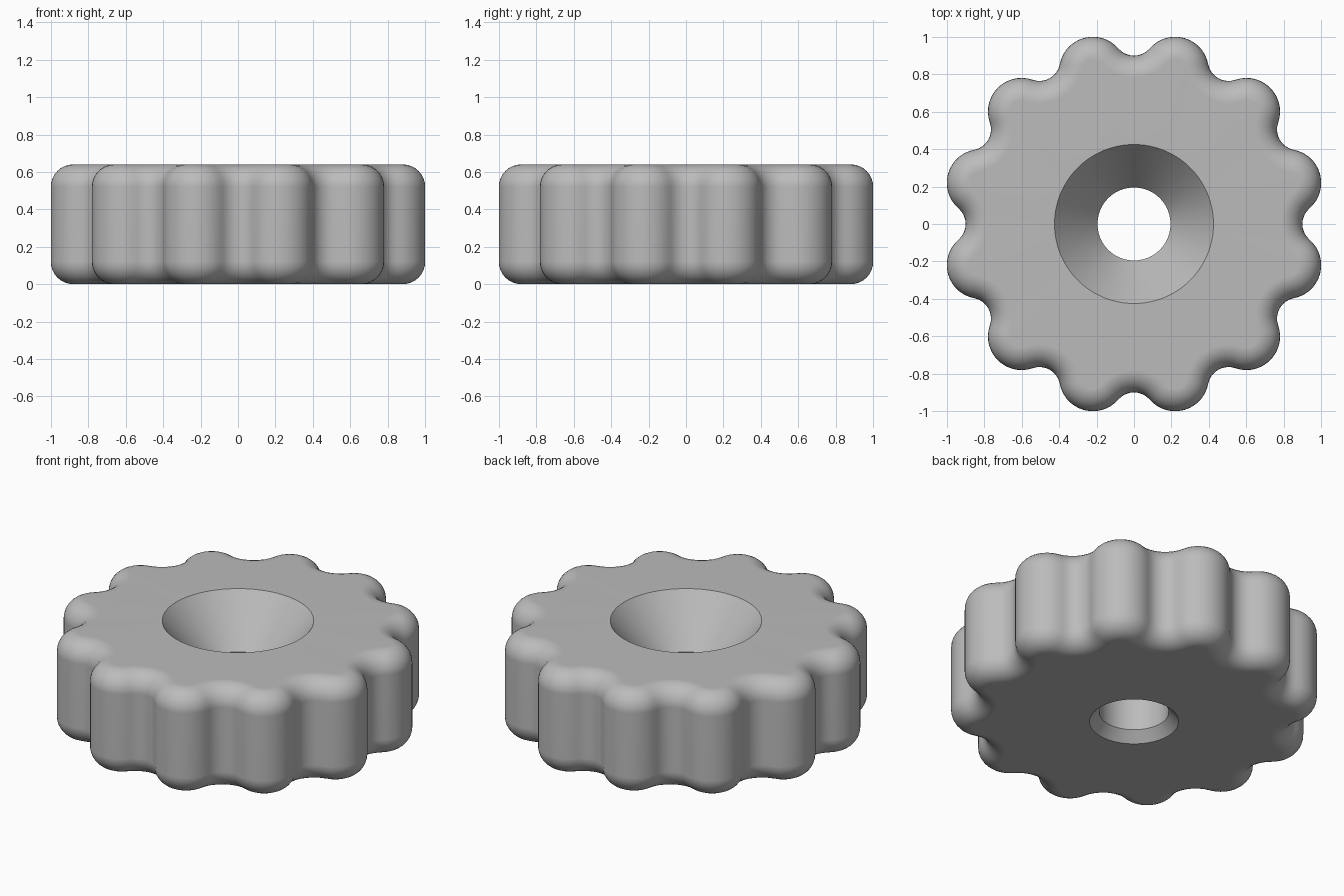
import bpy, bmesh
from math import sin, cos, pi, atan2, hypot, acos
from mathutils import Vector

cube = bpy.data.objects.get("Cube")
if cube:
    bpy.data.objects.remove(cube)

LOBES = 12
HEIGHT = 0.64
FILLET = 0.12
FILLET_STEPS = 8
LOBE_DIST, LOBE_R = 0.85, 0.18      # grip lobes
VALLEY_MIN = 0.9                    # radius at the bottom of each scallop
LOBE_STEPS, VALLEY_STEPS = 14, 8

# Scallop radius that makes its arc tangent to both neighbouring lobes
half = pi / LOBES
lx, ly = LOBE_DIST * cos(half), LOBE_DIST * sin(half)
gap = VALLEY_MIN - lx
valley_r = (gap**2 + ly**2 - LOBE_R**2) / (2 * (LOBE_R - gap))
valley_dist = VALLEY_MIN + valley_r
join = atan2(ly, valley_dist - lx) + half   # lobe arc half angle
sweep = join - half                         # scallop arc half angle


def outline():
    """Outline points with their outward normals, counter-clockwise."""
    pts = []
    for k in range(LOBES):
        a = half + k * 2 * half
        centre = Vector((cos(a), sin(a))) * LOBE_DIST
        for i in range(LOBE_STEPS):
            t = a - join + 2 * join * i / LOBE_STEPS
            n = Vector((cos(t), sin(t)))
            pts.append((centre + n * LOBE_R, n))
        b = a + half
        centre = Vector((cos(b), sin(b))) * valley_dist
        for i in range(VALLEY_STEPS):
            t = b + sweep - 2 * sweep * i / VALLEY_STEPS
            n = Vector((cos(t), sin(t)))
            pts.append((centre - n * valley_r, n))
    return pts


profile = outline()
bm = bmesh.new()


def outer_ring(inset, z):
    return [bm.verts.new((*(p - n * inset), z)) for p, n in profile]


def hole_ring(radius, z):
    return [bm.verts.new((*(p.normalized() * radius), z)) for p, n in profile]


# Scalloped wall with rounded lower and upper edges
rings = []
quarter = [i * pi / 2 / FILLET_STEPS for i in range(FILLET_STEPS + 1)]
for t in quarter:
    rings.append(outer_ring(FILLET * (1 - sin(t)), FILLET * (1 - cos(t))))
for t in reversed(quarter):
    rings.append(outer_ring(FILLET * (1 - sin(t)), HEIGHT - FILLET * (1 - cos(t))))

# Countersink, bore and lower chamfer
for radius, z in ((0.425, HEIGHT), (0.195, 0.355), (0.195, 0.06), (0.25, 0)):
    rings.append(hole_ring(radius, z))

# Skin all the rings into one closed body
count = len(profile)
for a, b in zip(rings, rings[1:] + rings[:1]):
    for i in range(count):
        j = (i + 1) % count
        bm.faces.new((a[i], a[j], b[j], b[i]))
bmesh.ops.recalc_face_normals(bm, faces=bm.faces)

mesh = bpy.data.meshes.new("scalloped_knob")
bm.to_mesh(mesh)
bm.free()
knob = bpy.data.objects.new("scalloped_knob", mesh)
bpy.context.collection.objects.link(knob)

# Plain grey material
grey = bpy.data.materials.new("plain grey")
grey.use_nodes = True
colour = (0.5, 0.5, 0.5, 1)
grey.diffuse_color = colour
grey.node_tree.nodes["Principled BSDF"].inputs["Base Color"].default_value = colour
mesh.materials.append(grey)

# Smooth fillets, crisp hole edges, even flat faces
bpy.ops.object.select_all(action='DESELECT')
knob.select_set(True)
bpy.context.view_layer.objects.active = knob
bpy.ops.object.shade_smooth_by_angle(angle=pi / 6)
weighted = knob.modifiers.new("even_flats", 'WEIGHTED_NORMAL')
weighted.keep_sharp = True
